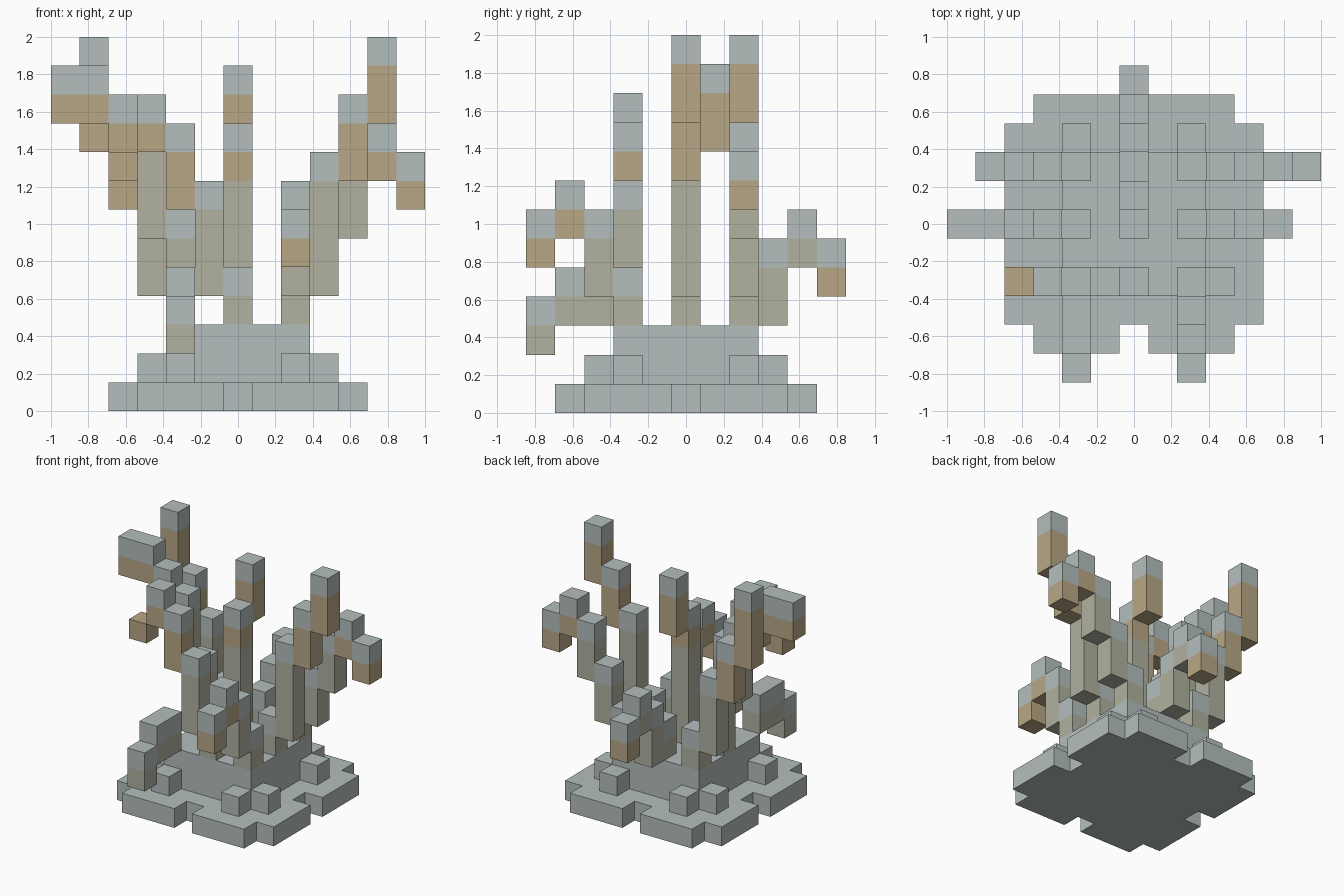
import bpy, bmesh
from mathutils import Vector

U = 2 / 13  # size of one block

cube = bpy.data.objects.get("Cube")
if cube:
    bpy.data.objects.remove(cube, do_unlink=True)


def make_material(name, rgb):
    mat = bpy.data.materials.new(name)
    mat.use_nodes = True
    mat.diffuse_color = (*rgb, 1)
    bsdf = next(n for n in mat.node_tree.nodes if n.type == 'BSDF_PRINCIPLED')
    bsdf.inputs["Base Color"].default_value = (*rgb, 1)
    bsdf.inputs["Roughness"].default_value = 0.9
    return mat


GREY, OLIVE, TAN = range(3)
MATERIALS = [
    make_material("pale grey", (0.456, 0.521, 0.509)),
    make_material("olive", (0.440, 0.445, 0.352)),
    make_material("tan", (0.485, 0.386, 0.235)),
]


def build_blocks(name, cells):
    """Skin a dictionary of (x, y, z) cells -> colour with outside faces only."""
    bm = bmesh.new()
    for cell, colour in cells.items():
        for axis in range(3):
            for sign in (-1, 1):
                side = list(cell)
                side[axis] += sign
                if tuple(side) in cells:
                    continue
                a, b = (axis + 1) % 3, (axis + 2) % 3
                corners = []
                for s, t in ((-1, -1), (1, -1), (1, 1), (-1, 1)):
                    p = Vector((cell[0], cell[1], cell[2] + 0.5))
                    p[axis] += sign * 0.5
                    p[a] += s * 0.5
                    p[b] += t * 0.5
                    corners.append(bm.verts.new(p * U))
                face = bm.faces.new(corners if sign > 0 else corners[::-1])
                face.material_index = colour
    bmesh.ops.remove_doubles(bm, verts=bm.verts[:], dist=1e-4)
    # Merge flat areas of one colour
    bmesh.ops.dissolve_limit(bm, angle_limit=0.01, verts=bm.verts[:],
                             edges=bm.edges[:], delimit={'MATERIAL', 'NORMAL'})
    mesh = bpy.data.meshes.new(name)
    bm.to_mesh(mesh)
    bm.free()
    for mat in MATERIALS:
        mesh.materials.append(mat)
    obj = bpy.data.objects.new(name, mesh)
    bpy.context.collection.objects.link(obj)
    return obj


# Rock base: notched slab, raised square mound and small corner stones
base = {}
for x in range(-4, 5):
    for y in range(-4, 5):
        far, near = max(abs(x), abs(y)), min(abs(x), abs(y))
        if far == 4 and near in (0, 4):
            continue
        base[x, y, 0] = GREY
        if far <= 2 or (far == 3 and near == 2):
            base[x, y, 1] = GREY
        if far <= 2:
            base[x, y, 2] = GREY
build_blocks("rock_base", base)

# Branches: columns of (x, y, lowest block, highest block, stem colour)
BRANCHES = {
    "centre_branch": [(0, 0, 3, 9, OLIVE), (0, 1, 9, 11, TAN)],
    "front_branch": [(0, -2, 3, 4, OLIVE), (-1, -2, 4, 7, OLIVE),
                     (-2, -2, 7, 9, TAN), (-3, -2, 9, 10, TAN)],
    "front_right_branch": [(-2, -3, 3, 4, OLIVE), (-2, -4, 3, 4, OLIVE),
                           (-2, -5, 2, 3, OLIVE)],
    "front_left_branch": [(2, -2, 3, 4, OLIVE), (2, -3, 4, 6, OLIVE),
                          (2, -4, 6, 7, TAN), (2, -5, 5, 6, TAN)],
    "left_branch": [(2, 0, 3, 4, OLIVE), (3, 0, 4, 8, OLIVE),
                    (4, 0, 8, 10, TAN), (5, 0, 10, 12, TAN)],
    "right_branch": [(-2, 0, 3, 6, OLIVE), (-3, 0, 6, 9, OLIVE),
                     (-4, 0, 9, 10, TAN), (-5, 0, 10, 11, TAN),
                     (-6, 0, 10, 11, TAN)],
    "back_left_branch": [(2, 2, 3, 4, OLIVE), (3, 2, 4, 6, OLIVE),
                         (4, 2, 6, 8, OLIVE), (5, 2, 8, 9, TAN),
                         (6, 2, 7, 8, TAN)],
    "back_right_branch": [(-2, 2, 3, 4, OLIVE), (-3, 2, 4, 7, OLIVE),
                          (-4, 2, 7, 9, TAN), (-5, 2, 9, 12, TAN)],
    "back_branch": [(0, 2, 3, 4, OLIVE), (0, 3, 3, 5, OLIVE),
                    (0, 4, 5, 6, OLIVE), (0, 5, 4, 5, TAN)],
}

for name, columns in BRANCHES.items():
    cells = {}
    for x, y, low, high, stem in columns:
        for z in range(low, high):
            cells[x, y, z] = stem
        cells[x, y, high] = GREY  # pale tip on every column
    if name == "centre_branch":
        cells[0, 0, 8] = TAN      # tan band under the tip
    if name == "front_branch":
        cells[-4, -2, 8] = TAN    # drooping end without a pale tip
    build_blocks(name, cells)
